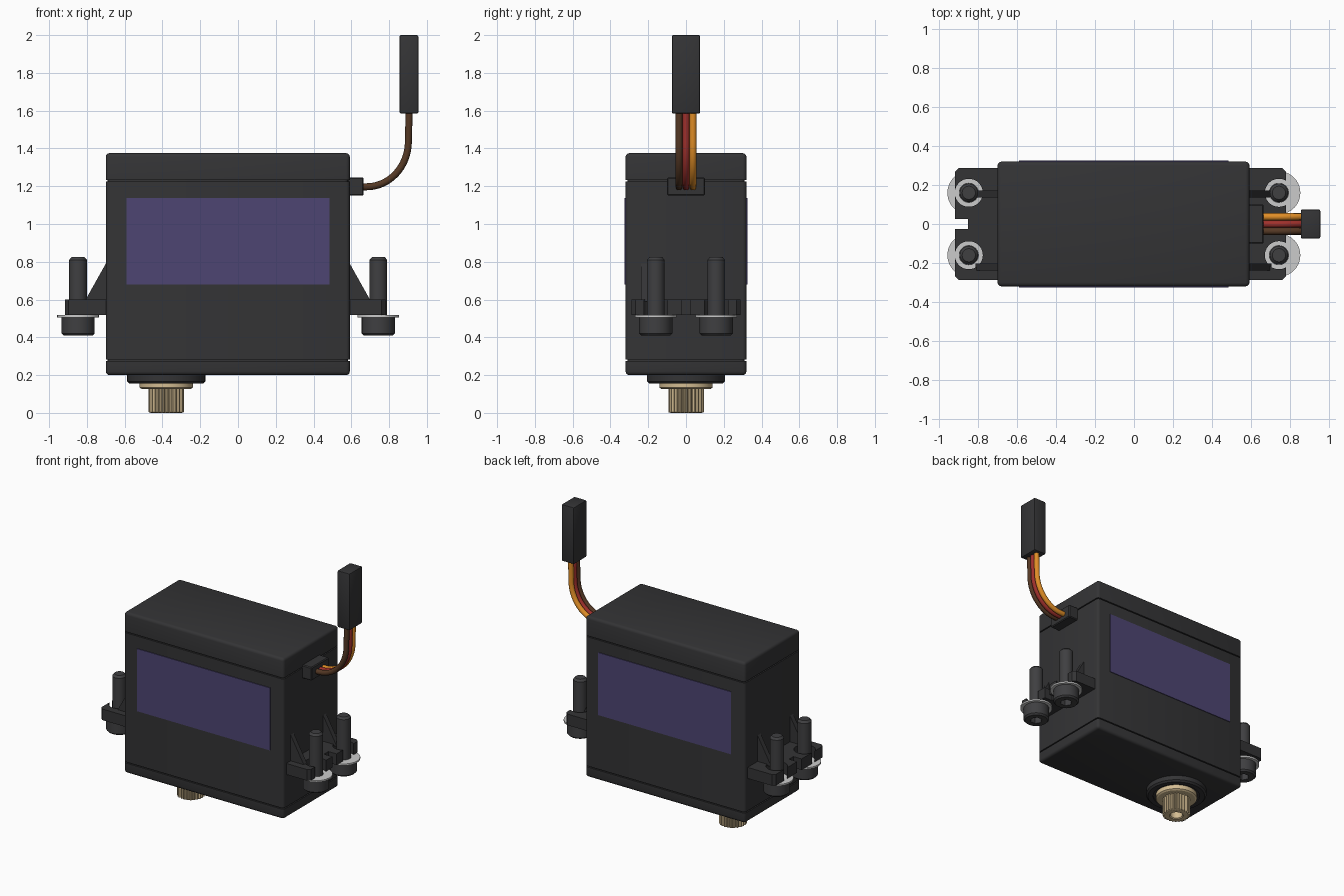
import bpy, bmesh
from math import sin, cos, pi, acos
from mathutils import Vector

if "Cube" in bpy.data.objects:
    bpy.data.objects.remove(bpy.data.objects["Cube"])


def material(name, rgb):
    m = bpy.data.materials.new(name)
    m.diffuse_color = (*rgb, 1)
    m.use_nodes = True
    m.node_tree.nodes["Principled BSDF"].inputs["Base Color"].default_value = m.diffuse_color
    return m


DARK = material("dark_plastic", (0.034, 0.034, 0.036))
STEEL = material("dark_steel", (0.05, 0.05, 0.053))
WASHER = material("washer_metal", (0.6, 0.6, 0.6))
BRASS = material("brass", (0.66, 0.51, 0.29))
LABEL = material("label_purple", (0.075, 0.06, 0.17))


def finish(name, bm, mat, loc=(0, 0, 0)):
    bmesh.ops.recalc_face_normals(bm, faces=bm.faces)
    for f in bm.faces:
        f.smooth = True
    for e in bm.edges:
        e.smooth = e.calc_face_angle(0) < 0.55
    me = bpy.data.meshes.new(name)
    bm.to_mesh(me)
    bm.free()
    me.materials.append(mat)
    ob = bpy.data.objects.new(name, me)
    ob.location = loc
    bpy.context.collection.objects.link(ob)
    return ob


def box(name, x, y, z, mat, bevel=0.0, choose=None, segs=3):
    """Box from ranges; choose(edge) picks the edges to bevel."""
    bm = bmesh.new()
    bmesh.ops.create_cube(bm, size=1)
    for v in bm.verts:
        v.co = Vector([a[0] + (a[1] - a[0]) * (c + 0.5) for a, c in zip((x, y, z), v.co)])
    if bevel:
        edges = [e for e in bm.edges if choose is None or choose(e)]
        bmesh.ops.bevel(bm, geom=edges, offset=bevel, segments=segs, profile=0.5, affect='EDGES')
    return finish(name, bm, mat)


def prism(name, pts, vec, mat):
    """Extrude a flat outline along vec."""
    bm = bmesh.new()
    face = bm.faces.new([bm.verts.new(p) for p in pts])
    res = bmesh.ops.extrude_face_region(bm, geom=[face], use_keep_orig=True)
    bmesh.ops.translate(bm, vec=vec, verts=[g for g in res["geom"] if isinstance(g, bmesh.types.BMVert)])
    return finish(name, bm, mat)


def lathe(name, rings, segs, loc, mat, closed=False):
    """Rings of (radius, z); a radius may be a function of the step index."""
    bm = bmesh.new()
    loops = []
    for r, z in rings:
        loop = []
        for i in range(segs):
            a, q = 2 * pi * i / segs, r(i) if callable(r) else r
            loop.append(bm.verts.new((q * cos(a), q * sin(a), z)))
        loops.append(loop)
    pairs = list(zip(loops, loops[1:]))
    if closed:
        pairs.append((loops[-1], loops[0]))
    else:
        bm.faces.new(loops[0])
        bm.faces.new(loops[-1])
    for a, b in pairs:
        for i in range(segs):
            j = (i + 1) % segs
            bm.faces.new((a[i], a[j], b[j], b[i]))
    return finish(name, bm, mat, loc)


# Case: three shells round an inner core, leaving thin seams
X, Y = (-0.70, 0.592), (-0.32, 0.32)
upright = lambda e: abs(e.verts[0].co.z - e.verts[1].co.z) > 0.01
has_z = lambda z: lambda e: upright(e) or all(abs(v.co.z - z) < 1e-4 for v in e.verts)
box("case_core", (-0.69, 0.582), (-0.31, 0.31), (0.24, 1.3), DARK, 0.02, upright)
box("case_middle", X, Y, (0.282, 1.226), DARK, 0.02, upright)
box("case_bottom_cover", X, Y, (0.2, 0.274), DARK, 0.02, has_z(0.2))
box("case_top_cover", X, Y, (1.234, 1.375), DARK, 0.02, has_z(1.375))

# Labels on both broad sides
for side, s in (("front", -1), ("back", 1)):
    y = sorted((s * 0.31, s * 0.325))
    box("label_" + side, (-0.59, 0.485), y, (0.68, 1.137), LABEL)


def screw(name, x, y):
    hexa = lambda i: 0.042 * cos(pi / 6) / cos((2 * pi * i / 36) % (pi / 3) - pi / 6)
    lathe(name, [(hexa, 0.46), (hexa, 0.41), (0.077, 0.41), (0.088, 0.421), (0.088, 0.507),
                 (0.047, 0.507), (0.047, 0.81), (0.034, 0.825)], 36, (x, y, 0), STEEL)
    lathe(name + "_washer", [(0.049, 0.505), (0.11, 0.505), (0.11, 0.517), (0.049, 0.517)],
          40, (x, y, 0), WASHER, closed=True)


# Mounting ears with open screw slots, gussets, screws and washers
for side, s, wall, end, hole in (("left", -1, 0.70, 0.917, 0.847), ("right", 1, 0.592, 0.78, 0.743)):
    r, yc = 0.072, 0.16
    a0 = acos((end - hole) / r)
    half = [(wall - 0.03, 0.288), (end - 0.02, 0.288), (end, 0.268)]
    for i in range(25):
        a = a0 + (2 * pi - 2 * a0) * i / 24
        half.append((hole + r * cos(a), yc + r * sin(a)))
    half += [(end, 0.025), (end - 0.066, 0.025)]
    outline = half + [(x, -y) for x, y in reversed(half)]
    prism(side + "_mounting_ear", [(s * x, y, 0.519) for x, y in outline], (0, 0, 0.081), DARK)
    for n, y in enumerate((0.155, -0.22)):
        tri = [(wall - 0.02, 0.59), (wall + 0.112, 0.59), (wall, 0.79), (wall - 0.02, 0.79)]
        prism(f"{side}_gusset_{n + 1}", [(s * x, y - 0.018, z) for x, z in tri], (0, 0.036, 0), DARK)
    for n, y in enumerate((-yc, yc)):
        screw(f"{side}_screw_{n + 1}", s * hole, y)

# Output boss, collar and splined shaft with a bore
C = (-0.38, 0, 0)
lathe("output_boss", [(0.16, 0.165), (0.16, 0.155), (0.195, 0.155), (0.207, 0.167), (0.207, 0.21)], 48, C, DARK)
lathe("output_collar", [(0.13, 0.127), (0.141, 0.134), (0.141, 0.17)], 48, C, BRASS)
tooth = lambda i: 0.094 if i % 4 < 2 else 0.083
lathe("output_spline", [(0.042, 0.1), (0.042, 0.006), (0.048, 0), (0.081, 0), (tooth, 0.004), (tooth, 0.14)],
      100, C, BRASS)

# Cable: strain relief, three bent wires and plug
box("strain_relief", (0.58, 0.665), (-0.1, 0.1), (1.15, 1.247), DARK, 0.006, None, 1)
path = [(0.64, 1.197), (0.68, 1.197)]
for i in range(1, 17):
    a = pi / 2 * i / 16
    path.append((0.68 + 0.222 * sin(a), 1.197 + 0.24 * (1 - cos(a))))
path.append((0.906, 1.6))
for name, y, rgb in (("brown", -0.037, (0.09, 0.04, 0.018)), ("red", 0, (0.35, 0.03, 0.025)),
                     ("orange", 0.037, (0.75, 0.27, 0.02))):
    cu = bpy.data.curves.new(name + "_wire", 'CURVE')
    cu.dimensions = '3D'
    cu.bevel_depth = 0.0185
    cu.bevel_resolution = 4
    sp = cu.splines.new('POLY')
    sp.points.add(len(path) - 1)
    for p, (x, z) in zip(sp.points, path):
        p.co = (x, y, z, 1)
    sp.use_smooth = True
    cu.materials.append(material(name + "_insulation", rgb))
    bpy.context.collection.objects.link(bpy.data.objects.new(name + "_wire", cu))
box("plug", (0.855, 0.955), (-0.075, 0.075), (1.585, 2.0), DARK, 0.008, None, 2)
